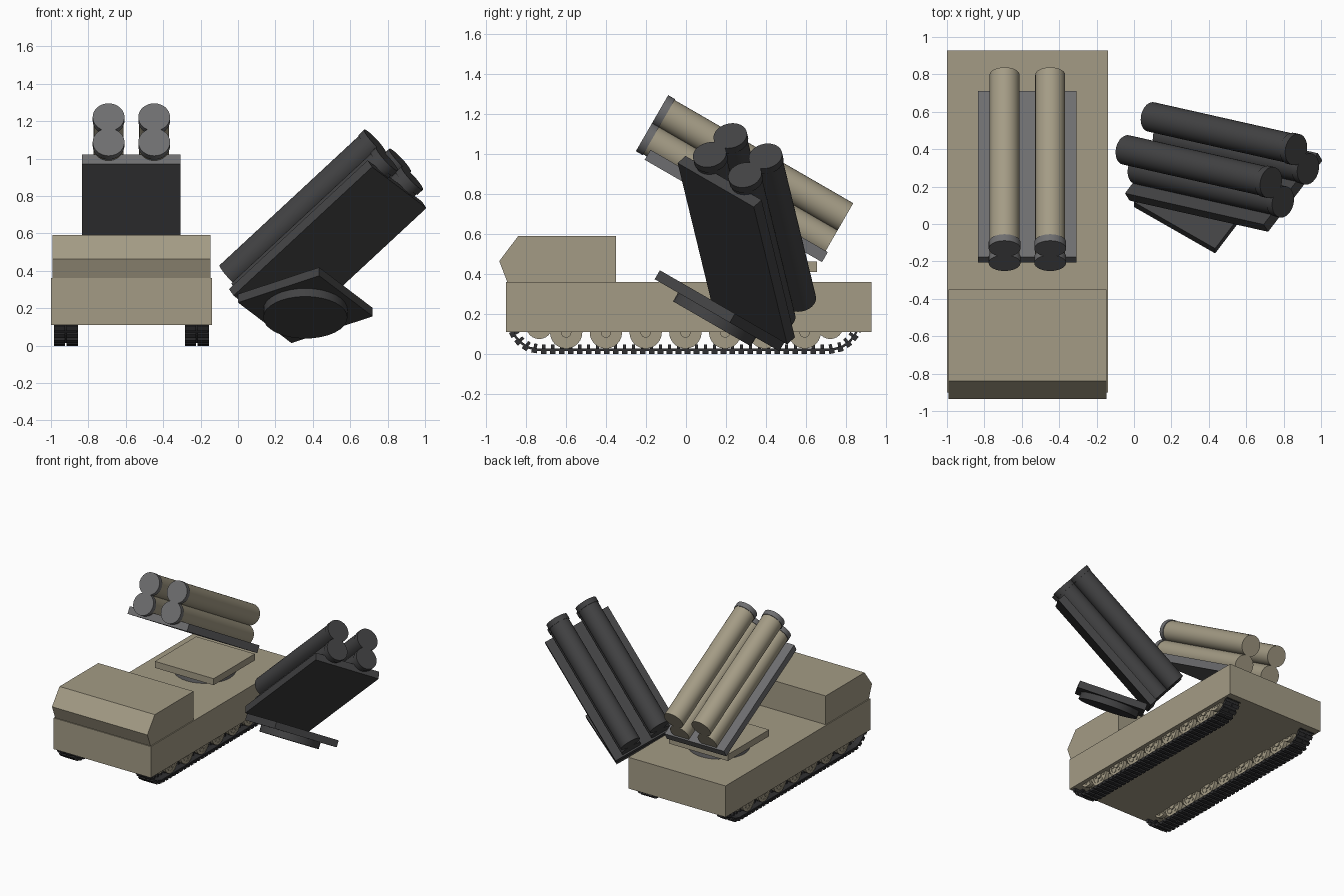
import bpy, bmesh
from math import radians, pi, cos, sin
from mathutils import Matrix, Vector

if "Cube" in bpy.data.objects:
    bpy.data.objects.remove(bpy.data.objects["Cube"])


def material(name, rgb):
    m = bpy.data.materials.new(name)
    m.use_nodes = True
    m.diffuse_color = (*rgb, 1)
    node = m.node_tree.nodes["Principled BSDF"]
    node.inputs["Base Color"].default_value = (*rgb, 1)
    node.inputs["Roughness"].default_value = 0.8
    return m


SAND = material("sand", (0.37, 0.33, 0.235))
GREY = material("grey", (0.155, 0.155, 0.16))
CHARCOAL = material("charcoal", (0.055, 0.055, 0.057))
RUBBER = material("track_black", (0.03, 0.03, 0.032))

T = Matrix.Translation
ALONG_Y = Matrix.Rotation(radians(90), 4, 'X')
ALONG_X = Matrix.Rotation(radians(90), 4, 'Y')


def finish(name, bm, mat, frame=Matrix()):
    bmesh.ops.recalc_face_normals(bm, faces=bm.faces)
    mesh = bpy.data.meshes.new(name)
    bm.to_mesh(mesh)
    bm.free()
    mesh.materials.append(mat)
    ob = bpy.data.objects.new(name, mesh)
    ob.matrix_world = frame
    bpy.context.collection.objects.link(ob)
    return ob


def add_box(bm, size, matrix):
    bmesh.ops.create_cube(bm, size=1, matrix=matrix @ Matrix.Diagonal((*size, 1)))


def add_cylinder(bm, radius, depth, matrix, sides=32):
    made = bmesh.ops.create_cone(bm, cap_ends=True, segments=sides, radius1=radius,
                                 radius2=radius, depth=depth, matrix=matrix)
    for f in {f for v in made["verts"] for f in v.link_faces}:
        f.smooth = len(f.verts) == 4


def box(name, size, centre, mat, frame=Matrix()):
    bm = bmesh.new()
    add_box(bm, size, T(centre))
    return finish(name, bm, mat, frame)


def cylinder(name, radius, depth, matrix, mat, frame=Matrix()):
    bm = bmesh.new()
    add_cylinder(bm, radius, depth, matrix)
    return finish(name, bm, mat, frame)


# Hull and cab
CX = -0.57
box("hull", (0.86, 1.83, 0.25), (CX, 0.013, 0.235), SAND)

bm = bmesh.new()
profile = [(-0.895, 0.36), (-0.935, 0.464), (-0.84, 0.59), (-0.35, 0.59), (-0.35, 0.36)]
face = bm.faces.new([bm.verts.new((CX - 0.422, y, z)) for y, z in profile])
side = bmesh.ops.extrude_face_region(bm, geom=[face])["geom"]
bmesh.ops.translate(bm, vec=(0.844, 0, 0), verts=[v for v in side if isinstance(v, bmesh.types.BMVert)])
finish("cab", bm, SAND)


# Running gear
def road_wheel(bm, x, y, z, radius, outward):
    at = T((x, y, z)) @ ALONG_X
    add_cylinder(bm, radius * 0.8, 0.09, at, 24)
    for dx in (-0.035, 0.035):                      # paired rims
        ring = [(radius, -0.015), (radius, 0.015), (radius * 0.78, 0.015), (radius * 0.78, -0.015)]
        loops = []
        for i in range(24):
            a = 2 * pi * i / 24
            loops.append([bm.verts.new((x + dx + w, y + r * cos(a), z + r * sin(a))) for r, w in ring])
        for i in range(24):
            for j in range(4):
                n, k = (i + 1) % 24, (j + 1) % 4
                bm.faces.new((loops[i][j], loops[i][k], loops[n][k], loops[n][j]))
    add_cylinder(bm, radius * 0.32, 0.11, at, 16)   # hub
    for i in range(6):                              # bolts
        a = 2 * pi * i / 6
        off = T((0, 0.56 * radius * cos(a), 0.56 * radius * sin(a)))
        add_cylinder(bm, radius * 0.15, 0.1, off @ at, 8)


half = [(0.0, 0.02), (0.73, 0.02), (0.785, 0.032), (0.825, 0.06), (0.85, 0.09), (0.87, 0.13), (0.83, 0.17)]
path = [Vector((0, -y - 0.007, z)) for y, z in reversed(half)]
path += [Vector((0, y - 0.007, z)) for y, z in half[1:]]


def track(name, x):
    # belt
    bm = bmesh.new()
    rows = [[bm.verts.new(p + Vector((x + s, 0, 0))) for s in (-0.06, 0.06)] for p in path]
    for a, b in zip(rows, rows[1:] + rows[:1]):
        bm.faces.new((a[0], a[1], b[1], b[0]))
    belt = finish(name + "_belt", bm, RUBBER)
    mod = belt.modifiers.new("thickness", 'SOLIDIFY')
    mod.thickness = 0.012
    mod.offset = 0
    # shoes and guide horns stepped along the belt
    bm = bmesh.new()
    step, carry = 0.045, 0.0
    for a, b in zip(path, path[1:]):
        d = b - a
        turn = d.to_track_quat('Y', 'Z').to_matrix().to_4x4()
        while carry < d.length:
            at = T(a + d.normalized() * carry + Vector((x, 0, 0))) @ turn
            for s in (-1, 1):
                add_box(bm, (0.06, 0.028, 0.022), at @ T((s * 0.034, 0, -0.009)))
            add_box(bm, (0.02, 0.016, 0.025), at @ T((0, 0, 0.015)))
            carry += step
        carry -= d.length
    finish(name + "_shoes", bm, RUBBER)


for label, side in (("right", -1), ("left", 1)):
    x = CX + side * 0.35
    track(label + "_track", x)
    bm = bmesh.new()
    for i in range(7):
        road_wheel(bm, x, -0.6 + 0.199 * i, 0.107, 0.081, side)
    for y in (-0.735, 0.722):
        road_wheel(bm, x, y, 0.14, 0.066, side)
    finish(label + "_wheels", bm, SAND)


# Turntable, platform, tilted bed and four tubes
def launcher(prefix, frame, body, trim):
    cylinder(prefix + "turntable", 0.225, 0.05, T((0, 0, 0.025)), trim, frame)
    box(prefix + "platform", (0.52, 0.52, 0.052), (0, 0, 0.076), body, frame)
    cradle = frame @ T((0, 0.286, 0.099)) @ Matrix.Rotation(radians(-30), 4, 'X')
    box(prefix + "bed", (0.527, 1.025, 0.058), (0, -0.5125, 0.029), trim, cradle)
    for row, up in (("lower", 0.1), ("upper", 0.254)):
        for col, x in (("right", -0.122), ("left", 0.122)):
            name = f"{prefix}{row}_{col}_"
            cylinder(name + "tube", 0.08, 1.04, T((x, -0.532, up)) @ ALONG_Y, body, cradle)
            cylinder(name + "cap", 0.085, 0.04, T((x, -1.065, up)) @ ALONG_Y, trim, cradle)


launcher("mounted_", T((CX, 0.395, 0.36)), SAND, GREY)
tilt = Matrix.Rotation(radians(-30), 4, 'X') @ Matrix.Rotation(radians(56.6), 4, 'Z')
launcher("spare_", T((0.36, 0.13, 0.15)) @ tilt, CHARCOAL, CHARCOAL)
